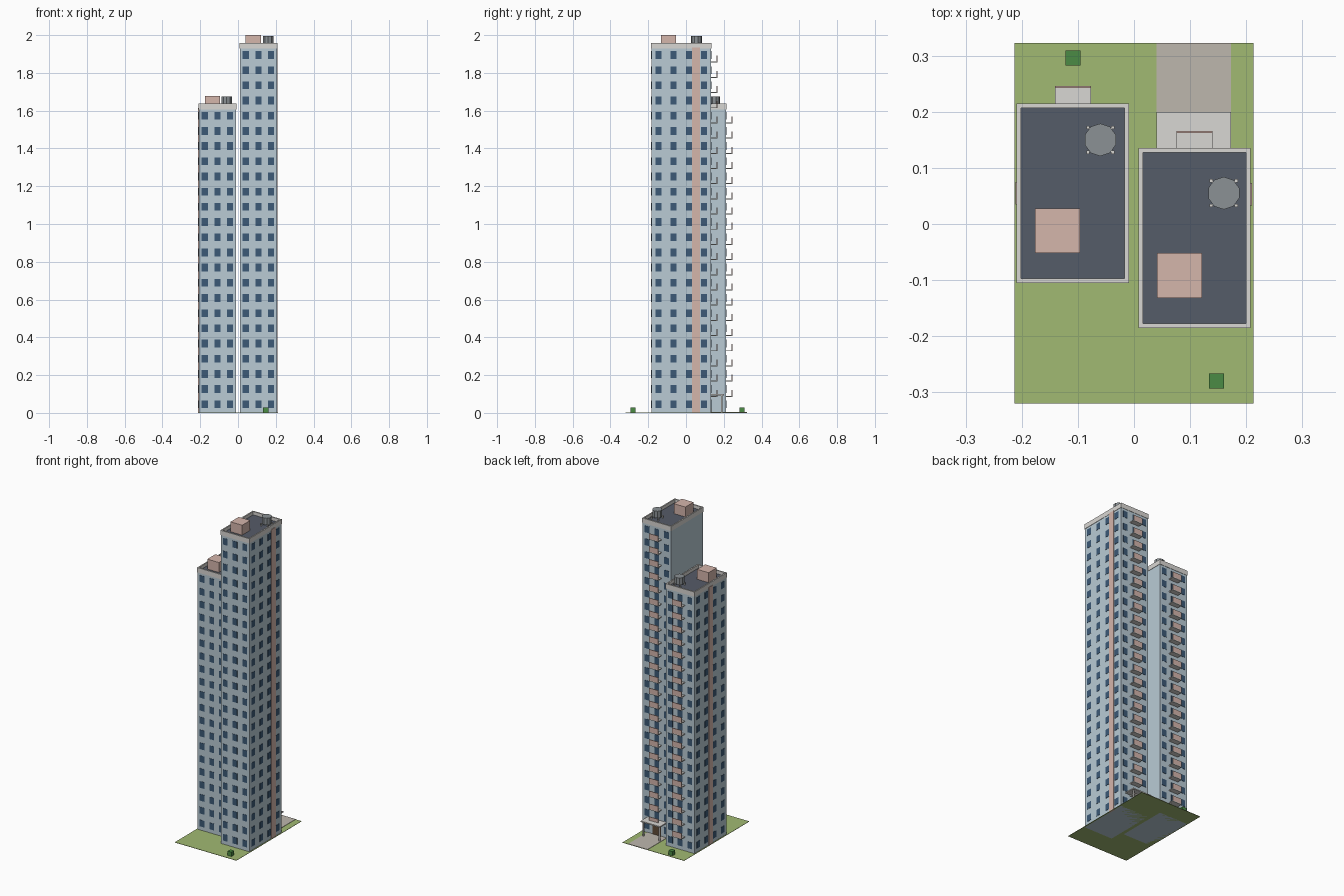
import bpy, bmesh
from mathutils import Matrix, Vector

if "Cube" in bpy.data.objects:
    bpy.data.objects.remove(bpy.data.objects["Cube"])


def mat(name, r, g, b):
    m = bpy.data.materials.new(name)
    m.diffuse_color = (*[(c / 255) ** 2.2 for c in (r, g, b)], 1)
    m.use_nodes = True
    m.node_tree.nodes["Principled BSDF"].inputs["Base Color"].default_value = m.diffuse_color
    return m


WALL = mat("wall", 184, 202, 212)
GLASS = mat("glass", 62, 90, 118)
PINK = mat("terracotta", 212, 180, 170)
TRIM = mat("trim", 216, 214, 210)
ROOF = mat("roof", 86, 92, 104)
TANK = mat("tank", 138, 144, 148)
GRASS = mat("grass", 160, 184, 114)
PATH = mat("path", 188, 182, 172)
BUSH = mat("bush", 76, 138, 70)
DOOR = mat("door", 96, 76, 58)


def boxes(name, items, material):
    """One object from (x0, x1, y0, y1, z0, z1) boxes."""
    bm = bmesh.new()
    for x0, x1, y0, y1, z0, z1 in items:
        m = Matrix.Translation(((x0 + x1) / 2, (y0 + y1) / 2, (z0 + z1) / 2))
        m = m @ Matrix.Diagonal((x1 - x0, y1 - y0, z1 - z0, 1))
        bmesh.ops.create_cube(bm, size=1, matrix=m)
    return finish(name, bm, material)


def finish(name, bm, material):
    me = bpy.data.meshes.new(name)
    bm.to_mesh(me)
    bm.free()
    me.materials.append(material)
    ob = bpy.data.objects.new(name, me)
    bpy.context.collection.objects.link(ob)
    return ob


FLOOR, BASE = 0.0804, 0.005
HX, HY = 0.098, 0.158       # half size of a tower
T = 0.0015                  # window relief


def tower(tag, cx, cy, floors, side, strip_y, tank):
    top = BASE + floors * FLOOR
    boxes(tag + "_walls", [(cx - HX, cx + HX, cy - HY, cy + HY, 0, top)], WALL)

    # windows on front, back and the outer side
    win = []
    for i in range(floors):
        z0, z1 = BASE + i * FLOOR + 0.02, BASE + i * FLOOR + 0.061
        for k in (-1, 0, 1):
            x = cx + k * 0.067
            for s in (-1, 1):
                if s == 1 and k == 0 and i == 0 and tag == "tall_tower":
                    continue
                y = cy + s * HY
                win.append((x - 0.016, x + 0.016, y - T, y + T, z0, z1))
        for k in (-1.5, -0.5, 0.5, 1.5):
            y, x = cy + k * 0.08, cx + side * HX
            win.append((x - T, x + T, y - 0.016, y + 0.016, z0, z1))
    boxes(tag + "_windows", win, GLASS)

    # vertical colour strip
    x = cx + side * HX
    boxes(tag + "_strip", [(x - 0.004, x + 0.004, strip_y - 0.02, strip_y + 0.02, 0, top)], PINK)

    # balconies down the back
    yb = cy + HY
    zs = [BASE + i * FLOOR for i in range(1, floors)]
    boxes(tag + "_balcony_slabs", [(cx - 0.032, cx + 0.032, yb - 0.002, yb + 0.033, z, z + 0.005) for z in zs], TRIM)
    boxes(tag + "_balcony_rails", [(cx - 0.032, cx + 0.032, yb + 0.029, yb + 0.033, z + 0.005, z + 0.037) for z in zs], PINK)

    # parapet and roof deck
    px, py, w, z1 = 0.1, 0.16, 0.008, top + 0.024
    z0 = top - 0.006
    boxes(tag + "_parapet", [
        (cx - px, cx + px, cy - py, cy - py + w, z0, z1),
        (cx - px, cx + px, cy + py - w, cy + py, z0, z1),
        (cx - px, cx - px + w, cy - py + w, cy + py - w, z0, z1),
        (cx + px - w, cx + px, cy - py + w, cy + py - w, z0, z1)], TRIM)
    boxes(tag + "_roof_deck", [(cx - 0.092, cx + 0.092, cy - 0.152, cy + 0.152, top - 0.004, top + 0.003)], ROOF)

    # stair housing and water tank on legs
    hx, hy = cx - 0.027, cy - 0.067
    boxes(tag + "_stair_housing", [(hx - 0.04, hx + 0.04, hy - 0.04, hy + 0.04, top, top + 0.065)], PINK)
    tx, ty = tank
    boxes(tag + "_tank_legs", [(tx + a * 0.022 - 0.003, tx + a * 0.022 + 0.003,
                                ty + b * 0.022 - 0.003, ty + b * 0.022 + 0.003, top, top + 0.02)
                               for a in (-1, 1) for b in (-1, 1)], TRIM)
    bm = bmesh.new()
    bmesh.ops.create_cone(bm, cap_ends=True, segments=10, radius1=0.029, radius2=0.029, depth=0.043,
                          matrix=Matrix.Translation(Vector((tx, ty, top + 0.0395))))
    finish(tag + "_water_tank", bm, TANK)


tower("short_tower", -0.109, 0.055, 20, -1, 0.055, (-0.06, 0.15))
tower("tall_tower", 0.108, -0.025, 24, 1, 0.053, (0.16, 0.055))

# site
boxes("lawn", [(-0.213, 0.213, -0.32, 0.323, 0, 0.002)], GRASS)
boxes("path", [(0.04, 0.173, 0.13, 0.323, 0.001, 0.004)], PATH)
boxes("bushes", [(x - 0.0135, x + 0.0135, y - 0.0135, y + 0.0135, 0.001, 0.029)
                 for x, y in ((-0.109, 0.296), (0.147, -0.28))], BUSH)

# entrance
boxes("entrance_canopy", [(0.04, 0.173, 0.13, 0.2, 0.093, 0.1)], TRIM)
boxes("canopy_posts", [(x - 0.004, x + 0.004, 0.184, 0.192, 0.002, 0.093) for x in (0.05, 0.163)], TRIM)
boxes("entrance_door", [(0.079, 0.135, 0.13, 0.136, 0.002, 0.07)], DOOR)
